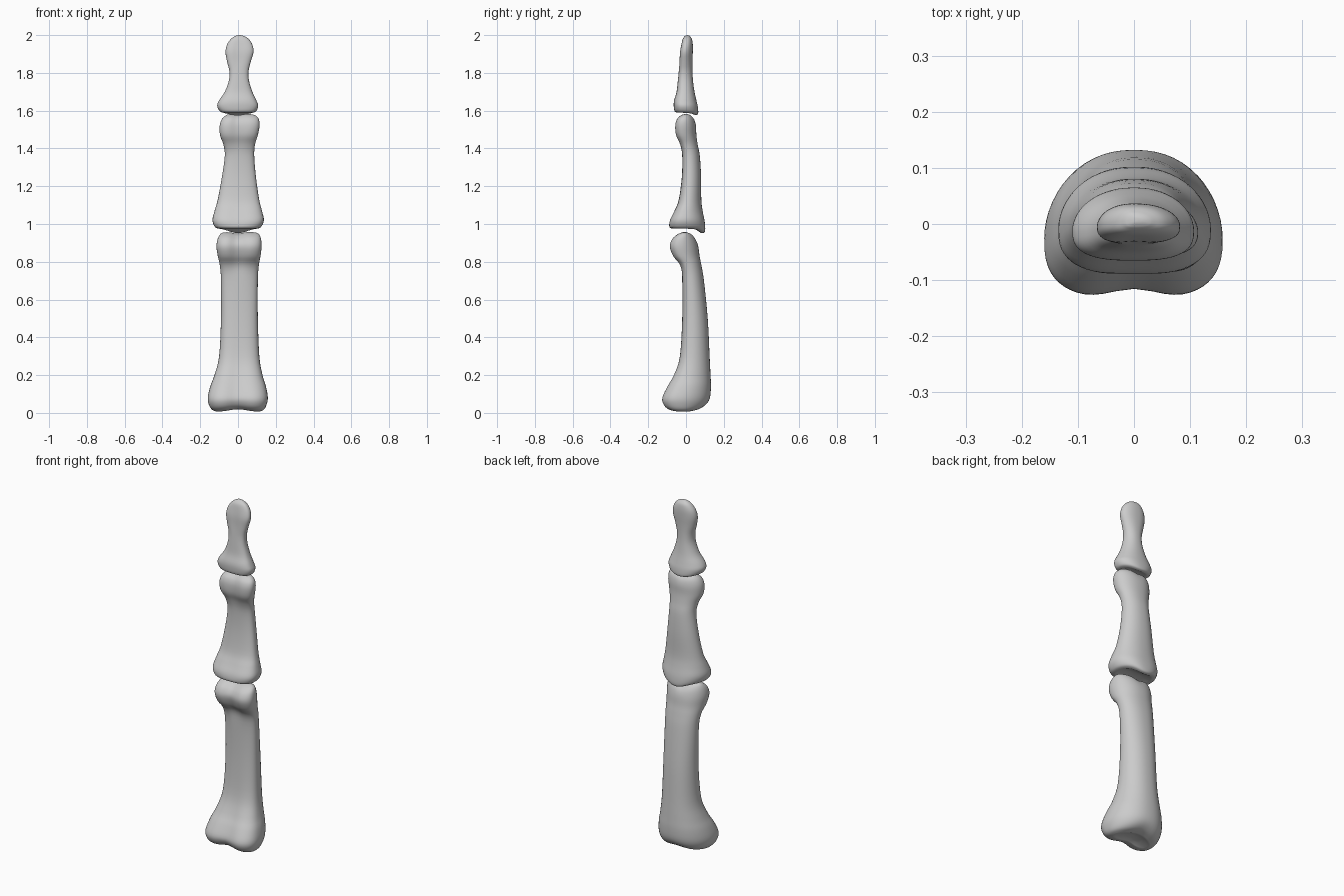
import bpy, bmesh
from math import cos, sin, exp, tau

cube = bpy.data.objects.get("Cube")
if cube:
    bpy.data.objects.remove(cube, do_unlink=True)

bone_grey = bpy.data.materials.new("bone_grey")
bone_grey.use_nodes = True
colour = (0.6, 0.6, 0.6, 1)
bone_grey.diffuse_color = colour
shader = bone_grey.node_tree.nodes["Principled BSDF"]
shader.inputs["Base Color"].default_value = colour
shader.inputs["Roughness"].default_value = 0.6

SEGMENTS = 56
STEPS = 4


def bump(value, width):
    return exp(-(value / width) ** 2)


def ramp(value, low, high):
    t = min(1, max(0, (value - low) / (high - low)))
    return t * t * (3 - 2 * t)


def catmull(a, b, c, d, t):
    return b + 0.5 * t * (c - a + t * (2 * a - 5 * b + 4 * c - d + t * (3 * (b - c) + d - a)))


def smooth_stations(stations):
    """Interpolate the measured cross-sections along the bone."""
    padded = [stations[0]] + stations + [stations[-1]]
    result = []
    for i in range(len(stations) - 1):
        for k in range(STEPS):
            result.append([catmull(*column, k / STEPS) for column in zip(*padded[i:i + 4])])
    result.append(list(stations[-1]))
    return result


def section(station, scale=1.0):
    """Flat-fronted, dome-backed outline from z, left/right and front/back limits."""
    z, x_min, x_max, y_min, y_max, groove = station
    middle = y_min + 0.42 * (y_max - y_min)
    points = []
    for i in range(SEGMENTS):
        c, s = cos(tau * i / SEGMENTS), sin(tau * i / SEGMENTS)
        width_power = 0.72 if s < 0 else 0.88
        u = abs(c) ** width_power * (1 if c > 0 else -1)
        x = u * (x_max if c > 0 else -x_min)
        if s < 0:
            y = middle - (middle - y_min) * abs(s) ** 0.72 + groove * bump(u, 0.4) * abs(s)
        else:
            y = middle + (y_max - middle) * s ** 1.05
        cx, cy = (x_min + x_max) / 2, (y_min + y_max) / 2
        points.append((cx + (x - cx) * scale, cy + (y - cy) * scale, z))
    return points


def make_bone(name, stations, cup, crown, shape):
    """Loft the sections, close both ends and sculpt the joint faces."""
    body = smooth_stations(stations)
    rings = []
    caps = (0.25, 0.5, 0.75, 0.9)
    for scale in caps:
        first = list(body[0])
        first[0] += cup * (1 - scale ** 2)
        rings.append(section(first, scale))
    rings += [section(s) for s in body]
    for scale in reversed(caps):
        last = list(body[-1])
        last[0] += crown * (1 - scale ** 2)
        rings.append(section(last, scale))

    bm = bmesh.new()
    loops = [[bm.verts.new((x, y, z + shape(x, y, z))) for x, y, z in ring] for ring in rings]
    for low, high in zip(loops, loops[1:]):
        for i in range(SEGMENTS):
            j = (i + 1) % SEGMENTS
            bm.faces.new((low[i], low[j], high[j], high[i]))
    bm.faces.new(reversed(loops[0]))
    bm.faces.new(loops[-1])
    bmesh.ops.recalc_face_normals(bm, faces=bm.faces)
    for face in bm.faces:
        face.smooth = True
    mesh = bpy.data.meshes.new(name)
    bm.to_mesh(mesh)
    bm.free()
    mesh.materials.append(bone_grey)
    bone = bpy.data.objects.new(name, mesh)
    bpy.context.collection.objects.link(bone)


# Joint sculpting: hollow sockets, rear lips and grooved heads
def lower_shape(x, y, z):
    socket = 0.014 * bump(x, 0.07) * (1 - ramp(z, 0, 0.1))
    return socket - 0.012 * bump(x, 0.035) * ramp(z, 0.88, 0.95)


def middle_shape(x, y, z):
    lip = 0.026 * bump(x, 0.07) * ramp(y, 0, 0.1) * (1 - ramp(z, 0.97, 1.08))
    return -lip - 0.008 * bump(x, 0.03) * ramp(z, 1.5, 1.57)


def tip_shape(x, y, z):
    return -0.014 * bump(x, 0.07) * ramp(y, -0.02, 0.06) * (1 - ramp(z, 1.59, 1.66))


# Each section: height, x limits, y limits, depth of the front groove
lower_sections = [
    (.005, -.11, .11, -.06, .04, .01),
    (.015, -.135, .135, -.1, .08, .015),
    (.04, -.153, .15, -.127, .11, .02),
    (.08, -.16, .158, -.135, .127, .02),
    (.14, -.147, .148, -.106, .132, .015),
    (.2, -.125, .13, -.07, .13, .01),
    (.3, -.1, .113, -.035, .125, .003),
    (.5, -.09, .105, -.02, .115, 0),
    (.7, -.09, .105, -.02, .095, 0),
    (.78, -.096, .11, -.035, .082, .01),
    (.83, -.107, .119, -.075, .072, .02),
    (.88, -.114, .125, -.093, .065, .022),
    (.92, -.108, .122, -.08, .053, .02),
    (.945, -.095, .112, -.05, .035, .01),
    (.955, -.08, .095, -.025, .015, 0),
]
middle_sections = [
    (.975, -.1, .1, -.07, .08, 0),
    (.984, -.122, .122, -.088, .1, 0),
    (1.02, -.135, .137, -.088, .1, .004),
    (1.07, -.124, .127, -.064, .088, .004),
    (1.13, -.107, .112, -.038, .081, 0),
    (1.25, -.085, .095, -.022, .08, 0),
    (1.36, -.07, .086, -.02, .073, 0),
    (1.42, -.077, .09, -.033, .062, .004),
    (1.47, -.095, .105, -.057, .055, .01),
    (1.52, -.097, .114, -.062, .053, .012),
    (1.555, -.085, .11, -.052, .045, .01),
    (1.575, -.065, .092, -.03, .03, .003),
    (1.581, -.05, .07, -.015, .018, 0),
]
tip_sections = [
    (1.589, -.075, .075, -.045, .05, 0),
    (1.597, -.096, .096, -.06, .064, 0),
    (1.625, -.11, .107, -.065, .063, 0),
    (1.655, -.1, .097, -.063, .055, 0),
    (1.7, -.07, .076, -.05, .045, 0),
    (1.76, -.048, .058, -.043, .037, 0),
    (1.81, -.046, .056, -.038, .034, 0),
    (1.86, -.058, .068, -.036, .034, .003),
    (1.91, -.066, .082, -.034, .036, .004),
    (1.95, -.058, .076, -.026, .036, .002),
    (1.98, -.037, .056, -.017, .031, 0),
    (1.995, -.016, .032, -.006, .02, 0),
]

make_bone("lower_finger_bone", lower_sections, .008, .005, lower_shape)
make_bone("middle_finger_bone", middle_sections, .014, .003, middle_shape)
make_bone("fingertip_bone", tip_sections, .008, .005, tip_shape)
